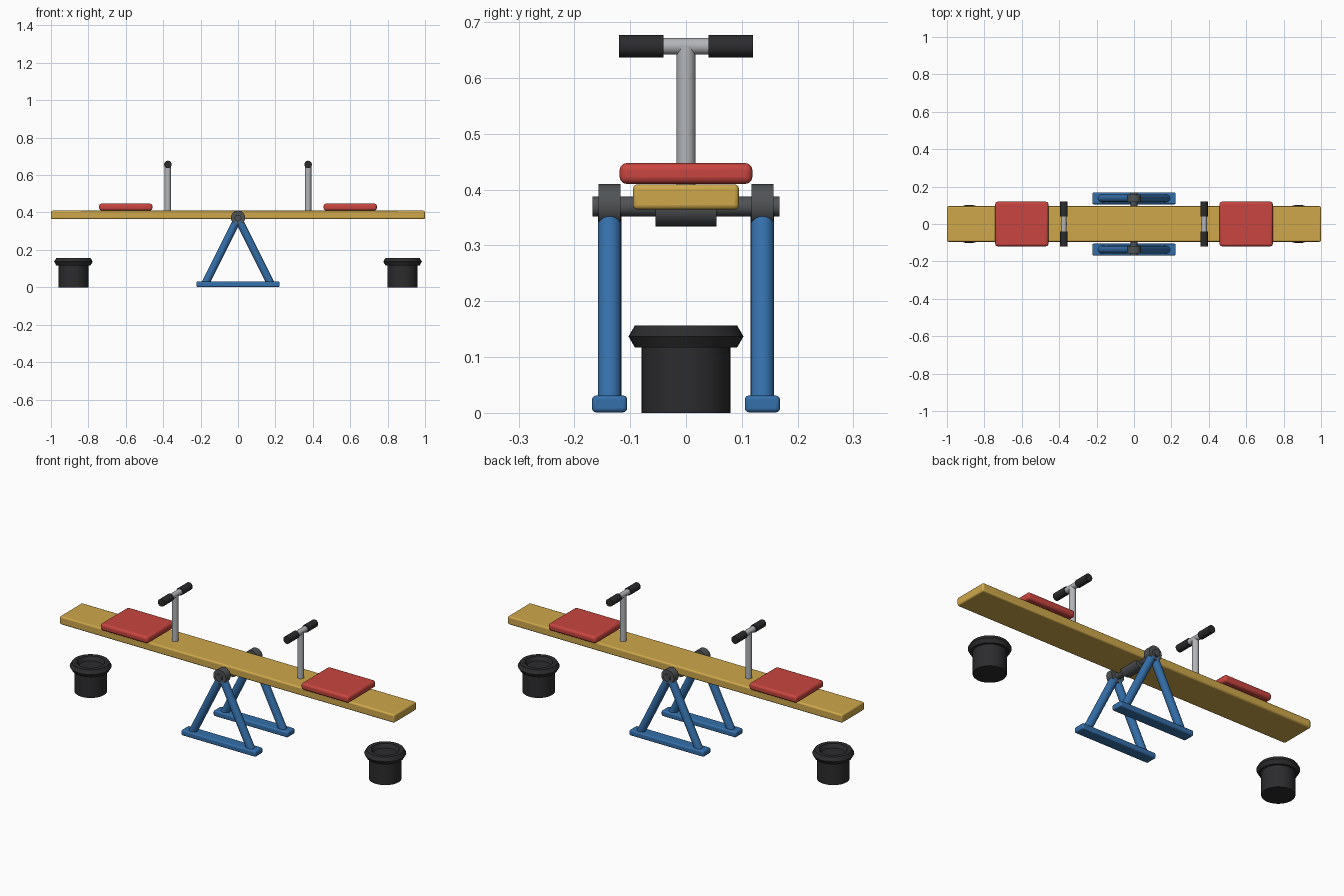
import bpy, math
from mathutils import Vector

if "Cube" in bpy.data.objects:
    bpy.data.objects.remove(bpy.data.objects["Cube"])


def material(name, r, g, b):
    m = bpy.data.materials.new(name)
    m.diffuse_color = (r, g, b, 1)
    m.use_nodes = True
    m.node_tree.nodes["Principled BSDF"].inputs["Base Color"].default_value = m.diffuse_color
    return m


YELLOW = material("yellow_paint", 0.62, 0.39, 0.07)
RED = material("red_paint", 0.58, 0.06, 0.05)
BLUE = material("blue_paint", 0.035, 0.16, 0.40)
STEEL = material("steel", 0.45, 0.46, 0.48)
IRON = material("dark_iron", 0.08, 0.085, 0.09)
RUBBER = material("black_rubber", 0.025, 0.025, 0.027)


def finish(name, mat, smooth=True):
    o = bpy.context.object
    o.name = name
    o.data.materials.append(mat)
    if smooth:
        bpy.ops.object.shade_smooth_by_angle(angle=math.radians(35))
    return o


def box(name, center, size, bevel, mat):
    bpy.ops.mesh.primitive_cube_add(size=1, location=center)
    o = bpy.context.object
    o.scale = size
    bpy.ops.object.transform_apply(location=False, rotation=False, scale=True)
    mod = o.modifiers.new("soft_edges", 'BEVEL')
    mod.width = bevel
    mod.segments = 3
    return finish(name, mat)


def rod(name, a, b, radius, mat, sides=24):
    a, b = Vector(a), Vector(b)
    d = b - a
    bpy.ops.mesh.primitive_cylinder_add(
        vertices=sides, radius=radius, depth=d.length, location=(a + b) / 2,
        rotation=d.to_track_quat('Z', 'Y').to_euler())
    return finish(name, mat)


# Plank and pivot
box("plank", (0, 0, 0.387), (2, 0.19, 0.045), 0.008, YELLOW)
rod("axle", (0, -0.168, 0.37), (0, 0.168, 0.37), 0.018, IRON)
rod("pivot_sleeve", (0, -0.055, 0.37), (0, 0.055, 0.37), 0.036, IRON)

# A-frame stands on both sides
for sy, side in ((-1, "front"), (1, "back")):
    y = sy * 0.137
    box(side + "_foot", (0, y, 0.016), (0.445, 0.063, 0.03), 0.007, BLUE)
    rod(side + "_hub", (0, y - 0.02, 0.372), (0, y + 0.02, 0.372), 0.038, IRON)
    for sx, end in ((-1, "left"), (1, "right")):
        rod(f"{side}_{end}_leg", (sx * 0.175, y, 0.02), (0, y, 0.37), 0.021, BLUE)

# Seat, handle and buffer at each end
for sx, end in ((-1, "left"), (1, "right")):
    box(end + "_seat", (sx * 0.60, 0, 0.429), (0.284, 0.238, 0.037), 0.012, RED)

    hx, hz = sx * 0.375, 0.657
    rod(end + "_handle_post", (hx, 0, 0.39), (hx, 0, hz), 0.017, STEEL)
    rod(end + "_handle_bar", (hx, -0.115, hz), (hx, 0.115, hz), 0.015, STEEL)
    for sy, side in ((-1, "front"), (1, "back")):
        rod(f"{end}_{side}_grip", (hx, sy * 0.04, hz), (hx, sy * 0.12, hz), 0.02, RUBBER)

    rod(end + "_buffer", (sx * 0.88, 0, 0), (sx * 0.88, 0, 0.137), 0.08, RUBBER, 32)
    bpy.ops.mesh.primitive_torus_add(
        major_radius=0.08, minor_radius=0.023, major_segments=32,
        minor_segments=6, location=(sx * 0.88, 0, 0.137))
    finish(end + "_buffer_rim", RUBBER)
